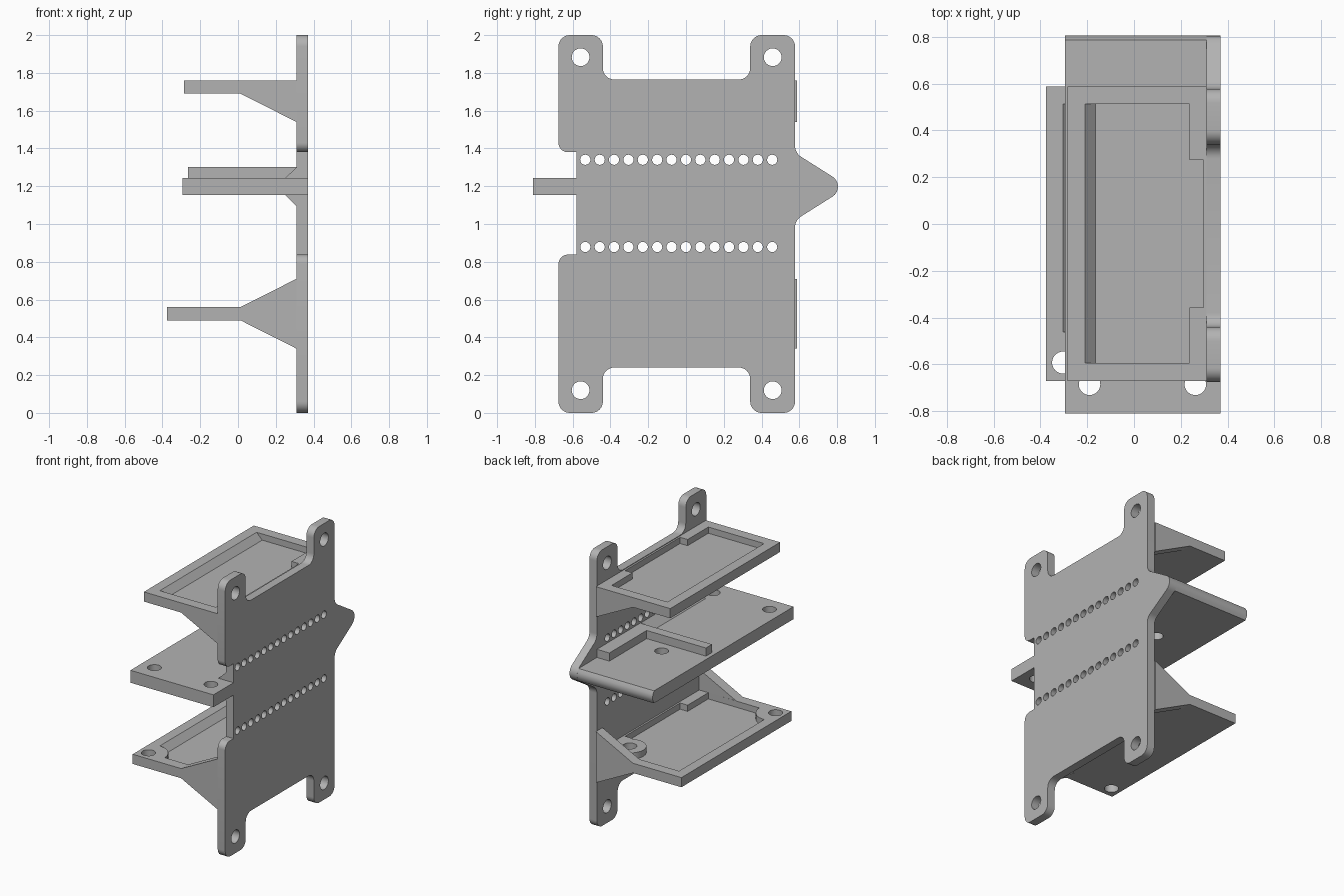
import bpy, bmesh, math
from mathutils import Vector

if "Cube" in bpy.data.objects:
    bpy.data.objects.remove(bpy.data.objects["Cube"])

grey = bpy.data.materials.new("plain_grey")
grey.use_nodes = True
COLOUR = (0.45, 0.45, 0.45, 1)
grey.diffuse_color = COLOUR
grey.node_tree.nodes["Principled BSDF"].inputs["Base Color"].default_value = COLOUR


def circle(cx, cy, r, n=32):
    return [(cx + r * math.cos(2 * math.pi * i / n), cy + r * math.sin(2 * math.pi * i / n))
            for i in range(n)]


def rect(a0, b0, a1, b1):
    return [(a0, b0), (a1, b0), (a1, b1), (a0, b1)]


def fillet(corners, steps=8):
    """Round each (a, b, radius) corner of a closed outline."""
    out = []
    for i, (a, b, r) in enumerate(corners):
        p = Vector((a, b))
        if not r:
            out.append((a, b))
            continue
        u = (Vector(corners[i - 1][:2]) - p).normalized()
        v = (Vector(corners[(i + 1) % len(corners)][:2]) - p).normalized()
        half = u.angle(v) / 2
        centre = p + (u + v).normalized() * r / math.sin(half)
        start = p + u * r / math.tan(half) - centre
        end = p + v * r / math.tan(half) - centre
        sweep = math.pi - 2 * half
        for k in range(steps + 1):
            t = k / steps
            d = (start * math.sin((1 - t) * sweep) + end * math.sin(t * sweep)) / math.sin(sweep)
            out.append(tuple(centre + d))
    return out


def prism(name, loops, axis, lo, hi):
    """Extrude an outline with optional holes along one axis."""
    place = {"x": lambda a, b: (lo, a, b),
             "y": lambda a, b: (a, lo, b),
             "z": lambda a, b: (a, b, lo)}[axis]
    bm = bmesh.new()
    edges = []
    for loop in loops:
        vs = [bm.verts.new(place(a, b)) for a, b in loop]
        edges += [bm.edges.new((vs[i - 1], vs[i])) for i in range(len(vs))]
    direction = Vector([hi - lo if k == axis else 0 for k in "xyz"])
    bmesh.ops.triangle_fill(bm, edges=edges, use_beauty=True, normal=direction.normalized())
    ext = bmesh.ops.extrude_face_region(bm, geom=bm.faces[:], use_keep_orig=True)
    bmesh.ops.translate(bm, vec=direction,
                        verts=[g for g in ext["geom"] if isinstance(g, bmesh.types.BMVert)])
    bmesh.ops.recalc_face_normals(bm, faces=bm.faces[:])
    mesh = bpy.data.meshes.new(name)
    bm.to_mesh(mesh)
    bm.free()
    mesh.materials.append(grey)
    ob = bpy.data.objects.new(name, mesh)
    bpy.context.collection.objects.link(ob)
    bpy.ops.object.select_all(action="DESELECT")
    ob.select_set(True)
    bpy.context.view_layer.objects.active = ob
    bpy.ops.object.shade_smooth_by_angle(angle=math.radians(30))
    return ob


INNER, OUTER = 0.31, 0.37      # faces of the upright plate
Y0, Y1 = -0.675, 0.577         # plate ends
R = 0.06

# Upright plate with four ears, a side notch and a pointed nose
outline = fillet([
    (Y0, 0, R), (-0.44, 0, R), (-0.44, 0.24, R), (0.34, 0.24, R), (0.34, 0, R), (Y1, 0, R),
    (Y1, 1.02, 0.07), (0.86, 1.198, 0.063), (Y1, 1.376, 0.07),
    (Y1, 2, R), (0.34, 2, R), (0.34, 1.765, R), (-0.44, 1.765, R), (-0.44, 2, R), (Y0, 2, R),
    (Y0, 1.38, 0.05), (-0.58, 1.38, 0), (-0.58, 0.838, 0), (Y0, 0.838, 0.05)])
holes = [circle(y, z, 0.047) for y in (-0.558, 0.459) for z in (0.12, 1.883)]
holes += [circle(-0.533 + 0.0761 * i, z, 0.027, 20) for i in range(14) for z in (0.878, 1.34)]
prism("upright_plate", [outline] + holes, "x", INNER, OUTER)

# Middle shelf with mounting holes, round nose edge and front tongue
MID0, MID1 = 1.153, 1.243
prism("middle_shelf",
      [rect(-0.295, -0.81, INNER, 0.78),
       circle(-0.19, -0.685, 0.046), circle(0.262, -0.685, 0.046), circle(0.02, 0.25, 0.046)],
      "z", MID0, MID1)
prism("middle_shelf_nose",
      [[(0.78, MID0), (0.787, MID0), (0.8, 1.175), (0.805, 1.198), (0.8, 1.221),
        (0.787, MID1), (0.78, MID1)]], "x", -0.295, INNER)
prism("middle_shelf_tongue", [rect(INNER, -0.81, OUTER, -0.58)], "z", MID0, MID1)
prism("locating_bar",
      [[(0.21, Y1), (0.21, 0.15), (-0.265, 0.15), (-0.265, 0.08), (INNER, 0.08), (INNER, Y1)]],
      "z", MID1, 1.302)
for name, z, dz in (("upper", MID1, 0.058), ("lower", MID0, -0.058)):
    prism("middle_shelf_" + name + "_fillet",
          [[(0.25, z), (INNER, z), (INNER, z + dz)]], "y", -0.58, Y1)


# Trays: floor, raised rim, sloping inner wall and triangular webs
T0, T1 = -0.67, 0.588
P0, P1 = -0.594, 0.513


def tray(name, x0, xr, z0, pocket, wall_start, web_sides, floor_holes=(), rim_holes=()):
    floor, top = z0 + 0.025, z0 + 0.07
    slab = rect(x0, T0, INNER, T1)
    prism(name + "_floor", [slab, *floor_holes], "z", z0, floor)
    prism(name + "_rim", [slab, pocket, *rim_holes], "z", floor, top)
    prism(name + "_sloped_wall", [[(xr, floor), (xr + 0.045, floor), (xr, top)]],
          "y", wall_start, P1)
    for side in web_sides:
        z = top if side > 0 else z0
        for end, a, b in (("front", T0, P0), ("back", P1, T1)):
            prism(f"{name}_{end}_web_{'above' if side > 0 else 'below'}",
                  [[(0.013, z), (INNER, z), (INNER, z + side * 0.15)]], "y", a, b)


right_side = [(0.237, P0), (0.237, -0.357), (0.297, -0.357), (0.297, 0.274),
              (0.237, 0.274), (0.237, P1)]
tray("top_tray", -0.285, -0.21, 1.69, [(-0.21, P0)] + right_side + [(-0.21, P1)], P0, (-1,))

# Bottom tray has a rounded corner boss and a second ring boss
C, BOSS = (-0.303, -0.592), 0.13
corner_arc = [(C[0] + BOSS * math.cos(t), C[1] + BOSS * math.sin(t))
              for t in (math.pi / 2 * (1 - k / 10) for k in range(11))]
corner_hole, ring_hole = circle(*C, 0.047), circle(0.185, 0.38, 0.047)
tray("bottom_tray", -0.375, C[0], 0.49, corner_arc + right_side + [(C[0], P1)],
     C[1] + BOSS, (-1, 1), (corner_hole, ring_hole), (corner_hole,))
prism("bottom_tray_ring_boss", [circle(0.185, 0.38, 0.11), ring_hole], "z", 0.515, 0.56)
